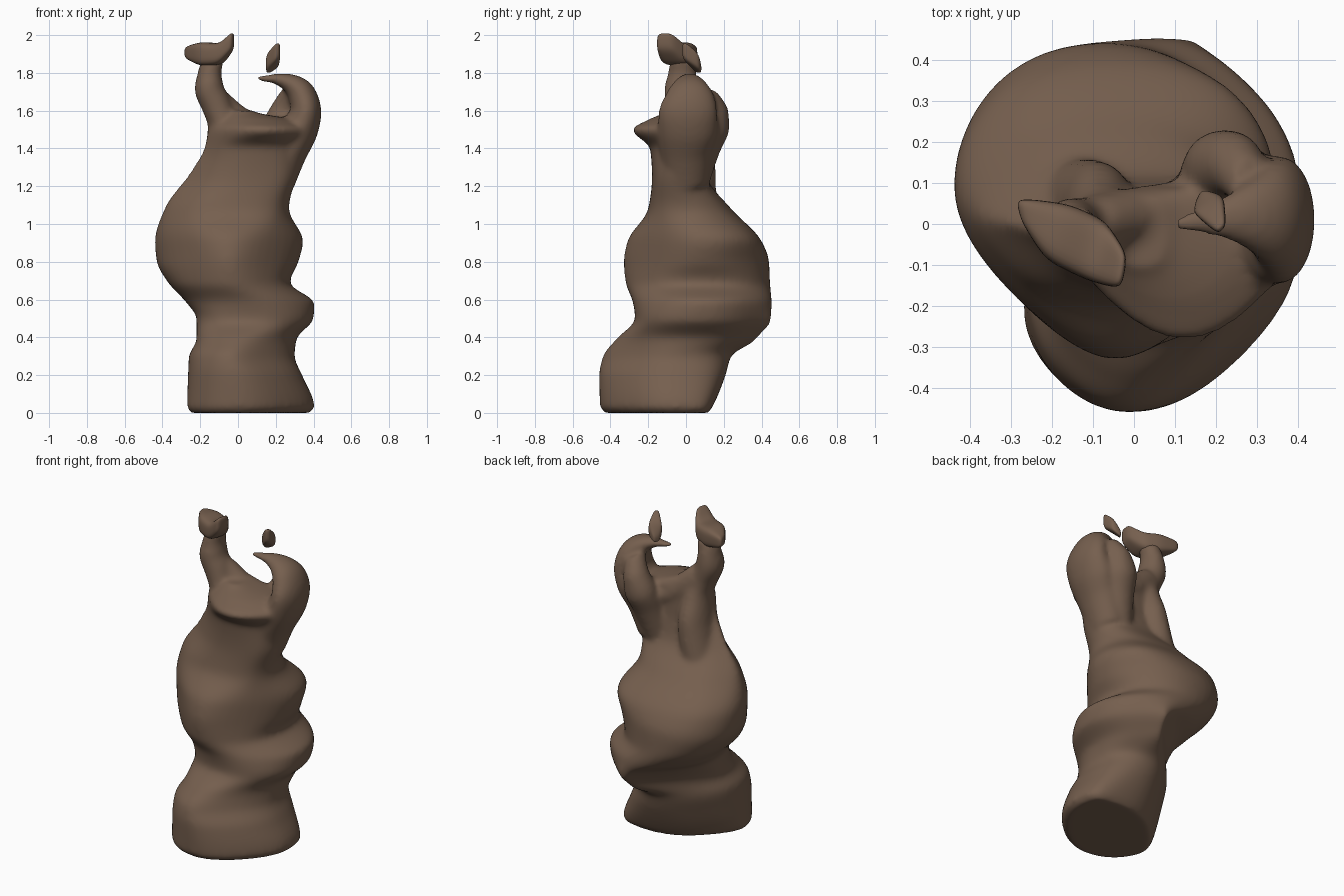
import bpy, bmesh, math
from mathutils import Vector

if "Cube" in bpy.data.objects:
    bpy.data.objects.remove(bpy.data.objects["Cube"])

clay = bpy.data.materials.new("brown clay")
clay.diffuse_color = (0.18, 0.115, 0.077, 1)
clay.use_nodes = True
clay.node_tree.nodes["Principled BSDF"].inputs["Base Color"].default_value = clay.diffuse_color

# body sections: z, then reach toward E NE N NW W SW S SE
ROWS = [
    (0.00, .38, .31, .12, .08, .25, .38, .43, .39),
    (0.03, .405, .33, .14, .10, .27, .40, .455, .415),
    (0.20, .34, .30, .21, .16, .265, .40, .46, .385),
    (0.30, .30, .28, .24, .185, .26, .385, .44, .335),
    (0.39, .31, .35, .38, .19, .22, .32, .37, .32),
    (0.50, .40, .43, .455, .25, .22, .25, .27, .345),
    (0.58, .405, .44, .455, .36, .27, .26, .28, .33),
    (0.69, .275, .37, .445, .45, .37, .32, .32, .27),
    (0.80, .32, .38, .44, .48, .43, .33, .33, .265),
    (0.91, .345, .40, .40, .46, .44, .33, .31, .265),
    (1.08, .27, .26, .24, .33, .39, .29, .20, .25),
    (1.25, .31, .22, .11, .19, .28, .20, .18, .28),
    (1.40, .36, .23, .09, .11, .18, .17, .19, .29),
    (1.50, .40, .27, .09, .10, .155, .175, .285, .35),
    (1.55, .30, .22, .09, .08, .11, .13, .205, .27),
    (1.60, .08, .09, .07, .05, .08, .09, .11, .11),
]


def smooth_rows(rows, steps):
    """Cubic interpolation along the first column, flat at the extremes."""
    def tangent(i, k):
        if i == 0 or i == len(rows) - 1:
            return 0.0
        a, b, c = rows[i - 1], rows[i], rows[i + 1]
        s0 = (b[k] - a[k]) / (b[0] - a[0])
        s1 = (c[k] - b[k]) / (c[0] - b[0])
        return 0.0 if s0 * s1 <= 0 else 2 * s0 * s1 / (s0 + s1)
    out = []
    for i in range(len(rows) - 1):
        a, b = rows[i], rows[i + 1]
        h = b[0] - a[0]
        for j in range(steps):
            t = j / steps
            row = [a[0] + h * t]
            for k in range(1, len(a)):
                row.append((2*t**3 - 3*t*t + 1) * a[k] + (3*t*t - 2*t**3) * b[k]
                           + h * ((t**3 - 2*t*t + t) * tangent(i, k) + (t**3 - t*t) * tangent(i + 1, k)))
            out.append(row)
    return out + [list(rows[-1])]


def section(row):
    """Rounded outline touching eight side planes."""
    h = row[1:]
    h = [min(h[i], (h[i - 1] + h[(i + 1) % 8]) * .7071) for i in range(8)]
    ctrl = []
    for i in range(8):
        a = i * math.pi / 4
        t = (h[(i + 1) % 8] - h[i] * .7071) / .7071
        ctrl.append(Vector((h[i] * math.cos(a) - t * math.sin(a),
                            h[i] * math.sin(a) + t * math.cos(a), row[0])))
    pts = []
    for i in range(8):
        m0, c, m1 = (ctrl[i - 1] + ctrl[i]) / 2, ctrl[i], (ctrl[i] + ctrl[(i + 1) % 8]) / 2
        for j in range(6):
            t = j / 6
            pts.append(m0 * (1 - t)**2 + c * 2 * t * (1 - t) + m1 * t * t)
    return pts


def loft(bm, rings):
    rings = [[bm.verts.new(p) for p in r] for r in rings]
    n = len(rings[0])
    for a, b in zip(rings, rings[1:]):
        for i in range(n):
            bm.faces.new((a[i], a[(i + 1) % n], b[(i + 1) % n], b[i]))
    for r in (rings[0], rings[-1]):
        c = bm.verts.new(sum((v.co for v in r), Vector()) / n)
        for i in range(n):
            bm.faces.new((c, r[i], r[(i + 1) % n]))


def horn_rings(path, steps=6):
    """path: x, y, z, half thickness in the xz plane, half width in y."""
    rows = smooth_rows([(i, *p) for i, p in enumerate(path)], steps)
    rings = []
    for i, r in enumerate(rows):
        p, q = rows[max(i - 1, 0)], rows[min(i + 1, len(rows) - 1)]
        d = Vector((q[1] - p[1], 0, q[3] - p[3])).normalized()
        u, c = Vector((d.z, 0, -d.x)), Vector(r[1:4])
        rings.append([c + u * r[4] * math.cos(k * math.pi / 10)
                      + Vector((0, r[5] * math.sin(k * math.pi / 10), 0)) for k in range(20)])
    return rings


def finish(bm, name):
    bmesh.ops.recalc_face_normals(bm, faces=bm.faces[:])
    me = bpy.data.meshes.new(name)
    bm.to_mesh(me)
    bm.free()
    me.materials.append(clay)
    for p in me.polygons:
        p.use_smooth = True
    ob = bpy.data.objects.new(name, me)
    bpy.context.collection.objects.link(ob)
    return ob


# twisted body
bm = bmesh.new()
loft(bm, [section(r) for r in smooth_rows(ROWS, 6)])
# slim left horn, rising from a ridge on the back left
loft(bm, horn_rings([(-.13, .05, 1.15, .10, .11), (-.085, .02, 1.38, .09, .13),
                     (-.08, -.01, 1.52, .08, .11), (-.115, -.025, 1.63, .08, .09),
                     (-.153, -.025, 1.72, .078, .09), (-.15, -.02, 1.80, .063, .075),
                     (-.125, -.025, 1.88, .055, .06)]))
# broad right horn curling inward
loft(bm, horn_rings([(.20, 0, 1.22, .10, .12), (.26, 0, 1.38, .105, .14),
                     (.325, .01, 1.50, .10, .16), (.36, .01, 1.60, .082, .155),
                     (.335, .02, 1.69, .075, .125), (.265, .02, 1.75, .048, .075),
                     (.18, .01, 1.77, .024, .038), (.10, 0, 1.77, .012, .02)]))
# back wall of the right horn
loft(bm, horn_rings([(.15, .02, 1.20, .09, .10), (.19, .09, 1.38, .09, .09),
                     (.215, .14, 1.50, .095, .09), (.245, .145, 1.60, .075, .08),
                     (.29, .09, 1.70, .055, .07)]))
# saddle between the horns
loft(bm, horn_rings([(-.10, .0, 1.63, .08, .07), (.0, .02, 1.55, .075, .07),
                     (.09, .03, 1.49, .07, .075), (.22, .05, 1.47, .07, .08)]))
body = finish(bm, "twisted_body")
rm = body.modifiers.new("fuse", 'REMESH')
rm.mode = 'VOXEL'
rm.voxel_size = 0.013
rm.use_smooth_shade = True
sm = body.modifiers.new("soften", 'SMOOTH')
sm.factor = 0.5
sm.iterations = 14


def chip(name, secs):
    """Small soft-edged slab; sections: back x y, front x y, low z, high z."""
    b = bmesh.new()
    rings = [[(bx, by, lo), (fx, fy, lo), (fx, fy, hi), (bx, by, hi)]
             for bx, by, fx, fy, lo, hi in secs]
    rings = [[b.verts.new(p) for p in r] for r in rings]
    for r, s in zip(rings, rings[1:]):
        for i in range(4):
            b.faces.new((r[i], r[(i + 1) % 4], s[(i + 1) % 4], s[i]))
    b.faces.new(rings[0])
    b.faces.new(rings[-1])
    crease = b.edges.layers.float.new("crease_edge")
    for e in b.edges:
        e[crease] = 0.3
    ob = finish(b, name)
    ob.modifiers.new("round", 'SUBSURF').levels = 3
    ob.modifiers["round"].render_levels = 3


# cap on the left horn and loose chip over the right horn
chip("horn_cap", [(-.29, .065, -.275, .005, 1.875, 1.94), (-.16, .05, -.215, -.09, 1.835, 1.965),
                  (-.07, .01, -.11, -.14, 1.84, 1.955), (-.015, -.075, -.03, -.16, 1.925, 2.025)])
chip("loose_chip", [(.165, .085, .15, .055, 1.795, 1.835), (.22, .07, .145, .025, 1.82, 1.91),
                    (.225, -.005, .205, -.025, 1.875, 1.97)])
